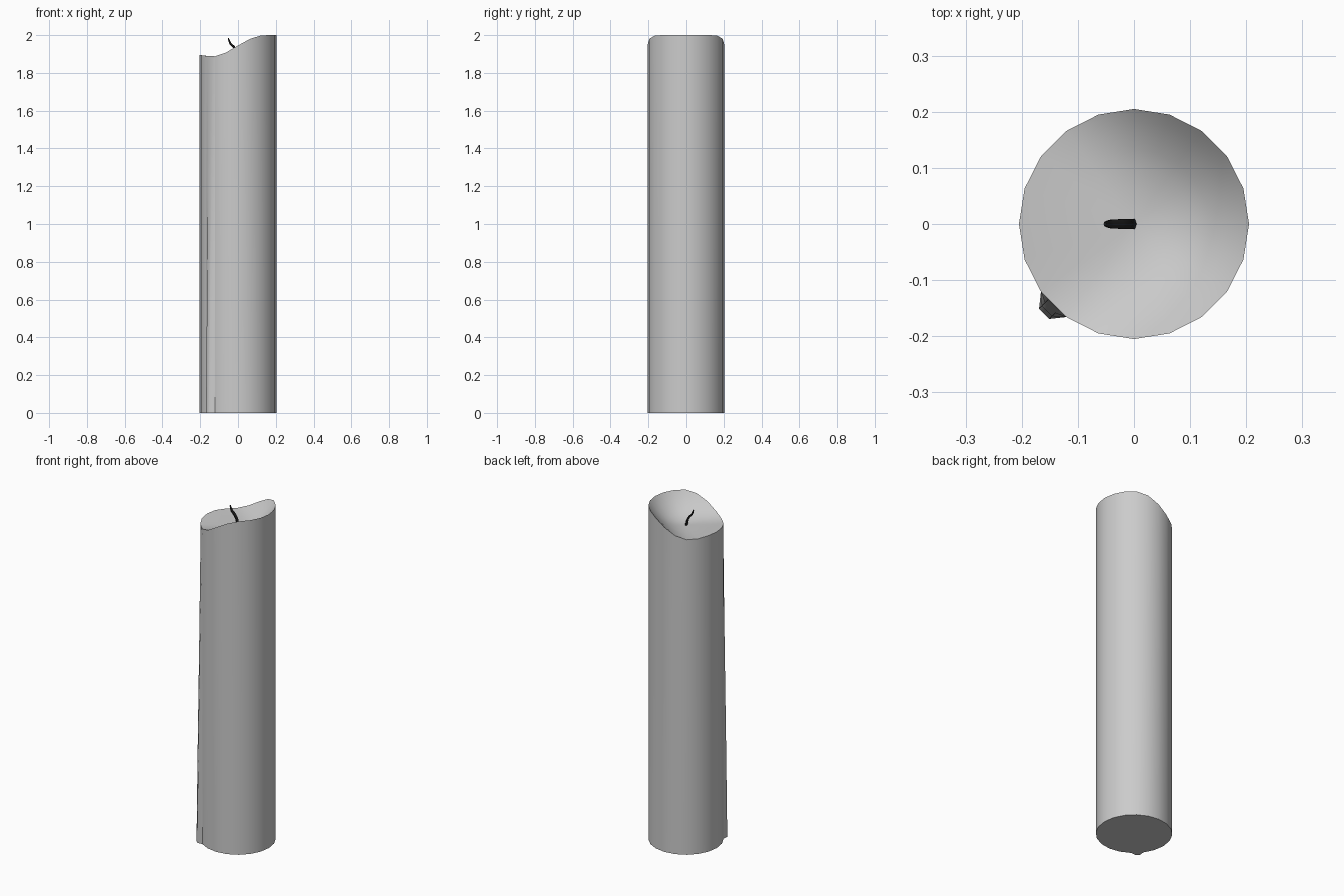
import bpy, bmesh, math
from mathutils import Vector

if "Cube" in bpy.data.objects:
    bpy.data.objects.remove(bpy.data.objects["Cube"])

N, R = 20, 0.205


def finish(name, bm, angle=40):
    bmesh.ops.recalc_face_normals(bm, faces=bm.faces)
    me = bpy.data.meshes.new(name)
    bm.to_mesh(me)
    bm.free()
    ob = bpy.data.objects.new(name, me)
    bpy.context.collection.objects.link(ob)
    bpy.ops.object.select_all(action='DESELECT')
    ob.select_set(True)
    bpy.context.view_layer.objects.active = ob
    bpy.ops.object.shade_smooth_by_angle(angle=math.radians(angle))
    return ob


def skin(bm, rings):
    """Quads between consecutive closed rings."""
    for a, b in zip(rings, rings[1:]):
        n = len(a)
        for i in range(n):
            bm.faces.new((a[i], a[(i + 1) % n], b[(i + 1) % n], b[i]))


# Candle body: rim height from the +x side round to the -x side
rim = [2.0, 2.0, 2.0, 1.998, 1.98, 1.945, 1.908, 1.888, 1.889, 1.894, 1.895]
POOL = 1.882
bm = bmesh.new()


def top_z(i):
    return rim[min(i, N - i)]


def ring(r, zf):
    out = []
    for i in range(N):
        a = 2 * math.pi * i / N
        out.append(bm.verts.new((r * math.cos(a), r * math.sin(a), zf(i))))
    return out


rings = [ring(R, lambda i: 0), ring(R, top_z)]
# Melted bowl: steep at the rim, flat in the middle
for t in (0.97, 0.9, 0.8, 0.65, 0.5, 0.3, 0.12):
    rings.append(ring(R * t, lambda i, t=t: POOL + (top_z(i) - POOL) * t ** 2.4))
skin(bm, rings)
bm.faces.new(rings[0])
centre = bm.verts.new((0, 0, POOL))
last = rings[-1]
for i in range(N):
    bm.faces.new((last[i], last[(i + 1) % N], centre))
finish("candle_body", bm)

# Wax drip: ridge down the front left face, thickening toward the base
bm = bmesh.new()
a0, a1 = math.radians(216), math.radians(234)
p0 = Vector((R * math.cos(a0), R * math.sin(a0)))
p1 = Vector((R * math.cos(a1), R * math.sin(a1)))
out = Vector((-1, -1)).normalized()
rings = []
for z, d in ((0, 0.024), (0.6, 0.017), (1.2, 0.009), (1.88, 0.001)):
    pts = [p0, p0.lerp(p1, 0.3) + out * d, p0.lerp(p1, 0.7) + out * d, p1]
    rings.append([bm.verts.new((p.x, p.y, z)) for p in pts])
skin(bm, rings)
bm.faces.new(rings[0])
bm.faces.new(rings[-1])
finish("wax_drip", bm, 60)

# Wick: bent six-sided tube, tapered at the tip
bm = bmesh.new()
path = [(0, 1.875, 0.010), (-0.008, 1.915, 0.010), (-0.022, 1.938, 0.010),
        (-0.040, 1.955, 0.009), (-0.047, 1.970, 0.007), (-0.052, 1.985, 0.004)]
rings = []
for k, (x, z, r) in enumerate(path):
    a, b = path[max(k - 1, 0)], path[min(k + 1, len(path) - 1)]
    t = Vector((b[0] - a[0], 0, b[1] - a[1])).normalized()
    u, v = Vector((0, 1, 0)), Vector((t.z, 0, -t.x))
    rings.append([bm.verts.new(Vector((x, 0, z))
                               + u * r * math.sin(j * math.pi / 3)
                               + v * r * 0.6 * math.cos(j * math.pi / 3))
                  for j in range(6)])
skin(bm, rings)
bm.faces.new(rings[0])
bm.faces.new(rings[-1])
wick = finish("wick", bm)
mat = bpy.data.materials.new("charred")
mat.diffuse_color = (0.015, 0.015, 0.015, 1)
mat.use_nodes = True
mat.node_tree.nodes["Principled BSDF"].inputs["Base Color"].default_value = mat.diffuse_color
wick.data.materials.append(mat)
